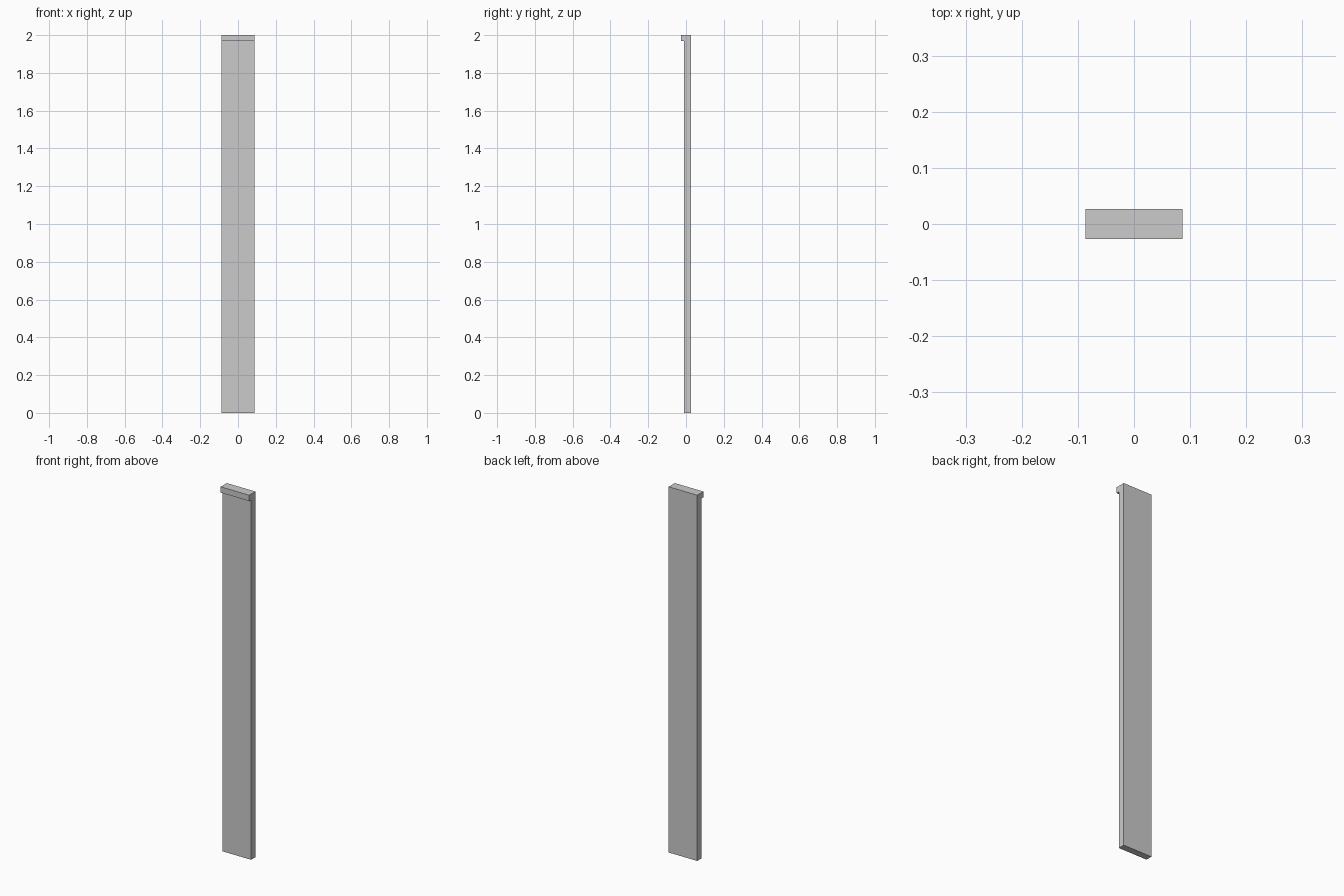
import bpy, bmesh

if "Cube" in bpy.data.objects:
    bpy.data.objects.remove(bpy.data.objects["Cube"])

HALF_W = 0.0865   # half width along x
BACK, FACE, LIP = 0.0265, -0.0100, -0.0265   # y of back, slab face, lip face
TOP, LIP_BOTTOM = 2.0, 1.968

# Side profile (y, z): tall thin slab with a small lip at the top front
profile = [(BACK, 0), (BACK, TOP), (LIP, TOP), (LIP, LIP_BOTTOM),
           (FACE, LIP_BOTTOM), (FACE, 0)]

# Extrude the profile across the width
bm = bmesh.new()
face = bm.faces.new([bm.verts.new((-HALF_W, y, z)) for y, z in profile])
ext = bmesh.ops.extrude_face_region(bm, geom=[face], use_keep_orig=True)
verts = [g for g in ext["geom"] if isinstance(g, bmesh.types.BMVert)]
bmesh.ops.translate(bm, verts=verts, vec=(2 * HALF_W, 0, 0))
bmesh.ops.recalc_face_normals(bm, faces=bm.faces)

mesh = bpy.data.meshes.new("lipped_panel")
bm.to_mesh(mesh)
bm.free()
bpy.context.collection.objects.link(bpy.data.objects.new("lipped_panel", mesh))
